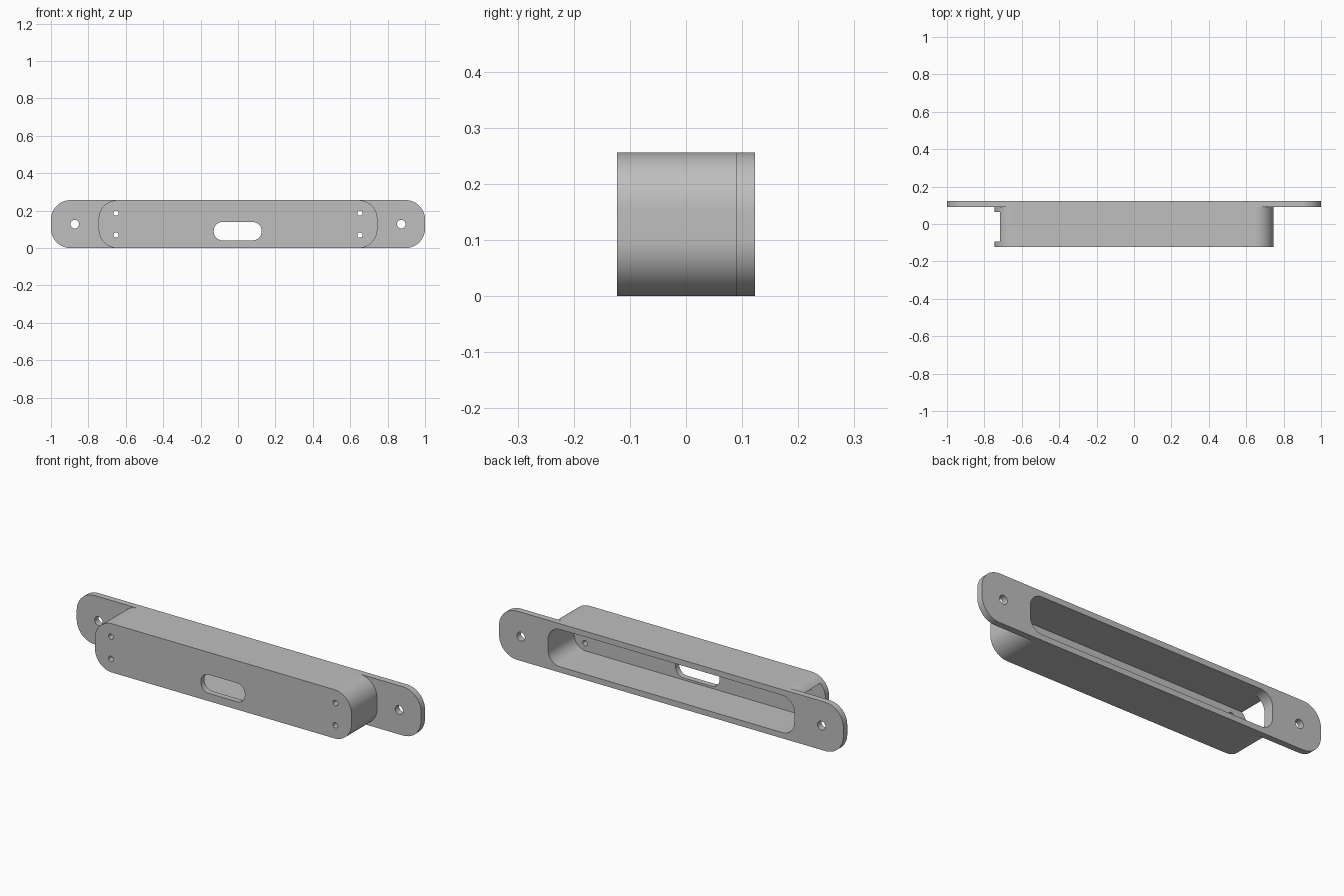
import bpy, bmesh
from math import cos, sin, pi, radians

if "Cube" in bpy.data.objects:
    bpy.data.objects.remove(bpy.data.objects["Cube"])

HEIGHT = 0.256
MID = HEIGHT / 2
FRONT, BACK = -0.123, 0.123
FLANGE_FRONT = 0.09
WALL = 0.03
CORNER = 0.1

grey = bpy.data.materials.new("plain grey")
grey.use_nodes = True
colour = (0.52, 0.52, 0.52, 1)
grey.diffuse_color = colour
grey.node_tree.nodes["Principled BSDF"].inputs["Base Color"].default_value = colour


def rounded_slab(name, x, z, half_w, half_h, radius, y0, y1, steps=16):
    """Rounded rectangle in the XZ plane, extruded from y0 to y1."""
    bm = bmesh.new()
    ring = []
    corners = ((1, 1), (-1, 1), (-1, -1), (1, -1))
    for quarter, (sx, sz) in enumerate(corners):
        for i in range(steps + 1):
            a = (quarter + i / steps) * pi / 2
            ring.append(bm.verts.new((x + sx * (half_w - radius) + radius * cos(a), y0,
                                      z + sz * (half_h - radius) + radius * sin(a))))
    bmesh.ops.remove_doubles(bm, verts=ring, dist=1e-5)
    face = bm.faces.new(bm.verts[:])
    out = bmesh.ops.extrude_face_region(bm, geom=[face])
    moved = [v for v in out["geom"] if isinstance(v, bmesh.types.BMVert)]
    bmesh.ops.translate(bm, verts=moved, vec=(0, y1 - y0, 0))
    bmesh.ops.recalc_face_normals(bm, faces=bm.faces[:])
    mesh = bpy.data.meshes.new(name)
    bm.to_mesh(mesh)
    bm.free()
    obj = bpy.data.objects.new(name, mesh)
    bpy.context.collection.objects.link(obj)
    mesh.materials.append(grey)
    return obj


def box(name, x0, x1, y0, y1, z0, z1):
    bpy.ops.mesh.primitive_cube_add(size=1, location=((x0 + x1) / 2, (y0 + y1) / 2, (z0 + z1) / 2))
    obj = bpy.context.object
    obj.name = name
    obj.scale = (x1 - x0, y1 - y0, z1 - z0)
    bpy.ops.object.transform_apply(location=True, rotation=False, scale=True)
    obj.data.materials.append(grey)
    return obj


def combine(target, other, operation):
    bpy.context.view_layer.update()
    mod = target.modifiers.new(operation.lower(), "BOOLEAN")
    mod.operation = operation
    mod.solver = "EXACT"
    mod.object = other
    bpy.context.view_layer.objects.active = target
    bpy.ops.object.modifier_apply(modifier=mod.name)
    bpy.data.objects.remove(other)


def hole(x, z, radius, y0, y1):
    return rounded_slab("hole_cutter", x, z, radius, radius, radius * 0.999, y0, y1, 8)


# Housing body joined to the mounting flange
housing = rounded_slab("housing", 0, MID, 0.745, MID, CORNER, FRONT, FLANGE_FRONT + 0.01)
flange = rounded_slab("flange", 0, MID, 1, MID, CORNER + 0.004, FLANGE_FRONT, BACK)
combine(housing, flange, "UNION")

# Cavity open at the back
cavity = rounded_slab("cavity_cutter", 0, MID, 0.745 - WALL, MID - WALL, CORNER - WALL,
                      FRONT + WALL, BACK + 0.1)
combine(housing, cavity, "DIFFERENCE")

# Cable opening through the right end wall
opening = box("end_opening_cutter", -0.8, -0.645, FRONT + WALL, 0.065, WALL, HEIGHT - WALL)
combine(housing, opening, "DIFFERENCE")

# Slot in the front wall
slot = rounded_slab("slot_cutter", -0.002, 0.09, 0.128, 0.049, 0.047, FRONT - 0.1, FRONT + 0.05)
combine(housing, slot, "DIFFERENCE")

# Screw holes in the flange ends and the front wall
for side in (-1, 1):
    combine(housing, hole(side * 0.873, MID, 0.023, 0, BACK + 0.1), "DIFFERENCE")
    for z in (0.07, 0.187):
        combine(housing, hole(side * 0.652, z, 0.014, FRONT - 0.1, FRONT + 0.05), "DIFFERENCE")

# Smooth the rounded ends, keep the edges crisp
bpy.ops.object.select_all(action="DESELECT")
housing.select_set(True)
bpy.context.view_layer.objects.active = housing
bpy.ops.object.shade_smooth_by_angle(angle=radians(30))
